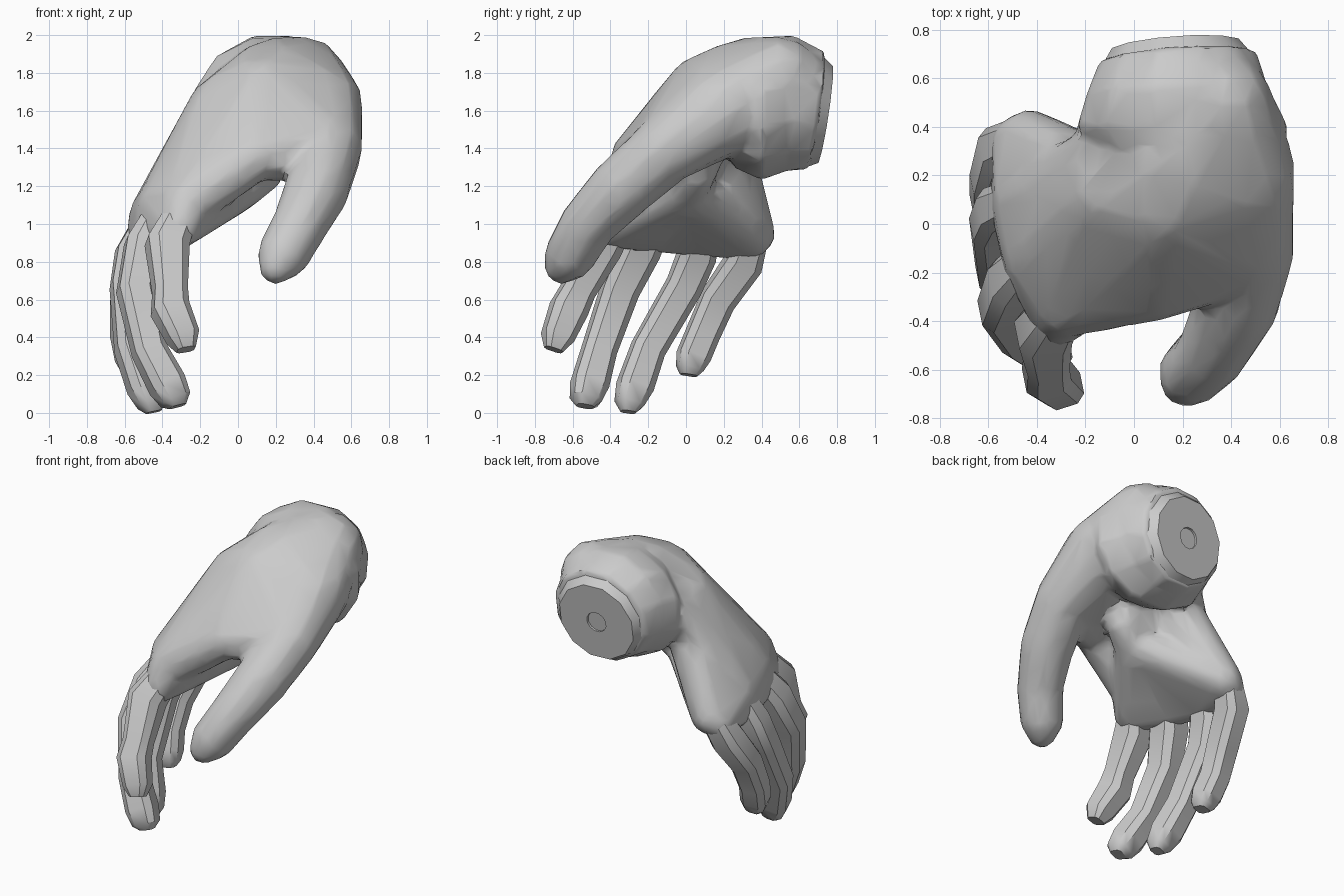
import bpy, bmesh, math
from mathutils import Vector, Matrix

cube = bpy.data.objects.get("Cube")
if cube:
    bpy.data.objects.remove(cube, do_unlink=True)

SKIN = bpy.data.materials.new("plain_grey")
SKIN.use_nodes = True
GREY = (0.6, 0.6, 0.6, 1)
SKIN.diffuse_color = GREY
SKIN.node_tree.nodes["Principled BSDF"].inputs["Base Color"].default_value = GREY


def add_object(name, mesh, angle):
    obj = bpy.data.objects.new(name, mesh)
    bpy.context.collection.objects.link(obj)
    mesh.materials.clear()
    mesh.materials.append(SKIN)
    bpy.ops.object.select_all(action='DESELECT')
    obj.select_set(True)
    bpy.context.view_layer.objects.active = obj
    bpy.ops.object.shade_smooth_by_angle(angle=math.radians(angle))


def mesh_from(bm, name):
    bmesh.ops.recalc_face_normals(bm, faces=bm.faces)
    mesh = bpy.data.meshes.new(name)
    bm.to_mesh(mesh)
    bm.free()
    return mesh


def bridge(bm, rings):
    """Join equal rings of vertices with quads and close both ends."""
    n = len(rings[0])
    for a, b in zip(rings, rings[1:]):
        for i in range(n):
            j = (i + 1) % n
            bm.faces.new((a[i], a[j], b[j], b[i]))
    bm.faces.new(rings[0])
    return bm.faces.new(rings[-1])


def merge(target, part):
    mesh = mesh_from(part, "part")
    target.from_mesh(mesh)
    bpy.data.meshes.remove(mesh)


def hull(target, *nodes):
    """Add the convex hull of several balls (x, y, z, radius) to target."""
    balls = bmesh.new()
    for x, y, z, r in nodes:
        bmesh.ops.create_icosphere(balls, subdivisions=2, radius=r,
                                   matrix=Matrix.Translation((x, y, z)))
    points = [v.co.copy() for v in balls.verts]
    balls.free()
    part = bmesh.new()
    for p in points:
        part.verts.new(p)
    bmesh.ops.convex_hull(part, input=part.verts[:])
    bmesh.ops.delete(part, geom=[v for v in part.verts if not v.link_faces],
                     context='VERTS')
    merge(target, part)


def stump(bm, sections):
    """Tube of (x, y, z, half width, half height, lean) sections."""
    rings = []
    for x, y, z, w, h, lean in sections:
        ring = []
        for i in range(12):
            a = math.tau * (i + 0.5) / 12
            side, up = w * math.cos(a), h * math.sin(a)
            ring.append(bm.verts.new((x + side, y + (up + side * 0.5) * lean, z + up)))
        rings.append(ring)
    return bridge(bm, rings)


# Palm, wrist and thumb, blended into one skin
carpus = (0.2, 0.32, 1.65, 0.34)
shoulder = (0.34, 0.49, 1.76, 0.235)
inner = (0.12, 0.08, 1.69, 0.2)
outer = (-0.07, 0.12, 1.61, 0.19)
heel = (-0.1, 0.27, 1.6, 0.16)
knuckles = [(-0.27, -0.33, 1.11, 0.14), (-0.4, -0.13, 1.09, 0.14),
            (-0.46, 0.1, 1.03, 0.125), (-0.43, 0.35, 0.95, 0.125)]
roots = [(-0.31, -0.39, 0.98, 0.115), (-0.43, -0.17, 0.96, 0.11),
         (-0.49, 0.09, 0.93, 0.105), (-0.49, 0.34, 0.91, 0.1)]
web = (0.1, -0.27, 1.36, 0.13)
pads = [(0.0, 0.0, 1.19, 0.13), (0.13, 0.05, 1.27, 0.11)]
thumb = [(0.42, 0.2, 1.61, 0.25), (0.48, -0.1, 1.4, 0.185),
         (0.42, -0.34, 1.19, 0.175), (0.33, -0.52, 1.0, 0.15),
         (0.24, -0.61, 0.84, 0.14), (0.2, -0.66, 0.77, 0.09)]

bm = bmesh.new()
hull(bm, carpus, inner, outer, thumb[0])
hull(bm, carpus, shoulder, thumb[0])
hull(bm, inner, web, knuckles[0])
hull(bm, inner, web, thumb[0], thumb[1])
hull(bm, inner, outer, *knuckles[:2])
hull(bm, inner, outer, *knuckles[1:3])
hull(bm, outer, heel, knuckles[2])
hull(bm, outer, *knuckles[2:])
# Fleshy inside of the palm, reaching to the finger roots
hull(bm, inner, outer, *pads)
for k in range(3):
    hull(bm, pads[0], *knuckles[k:k + 2], *roots[k:k + 2])
for a, b in zip(thumb, thumb[1:]):
    hull(bm, a, b)
wrist = bmesh.new()
stump(wrist, [(0.22, 0.25, 1.62, 0.33, 0.33, 0),
              (0.2, 0.4, 1.61, 0.45, 0.39, 0),
              (0.18, 0.55, 1.64, 0.385, 0.37, 0.05),
              (0.18, 0.69, 1.6, 0.33, 0.32, 0.14)])
merge(bm, wrist)

rough = bpy.data.objects.new("rough_hand", mesh_from(bm, "rough_hand"))
bpy.context.collection.objects.link(rough)
remesh = rough.modifiers.new("blend", 'REMESH')
remesh.mode = 'VOXEL'
remesh.voxel_size = 0.022
relax = rough.modifiers.new("relax", 'SMOOTH')
relax.factor = 0.5
relax.iterations = 4
facet = rough.modifiers.new("facet", 'DECIMATE')
facet.ratio = 0.06
bpy.context.view_layer.update()
graph = bpy.context.evaluated_depsgraph_get()
skin = bpy.data.meshes.new_from_object(rough.evaluated_get(graph))
bpy.data.objects.remove(rough, do_unlink=True)
add_object("palm_and_thumb", skin, 40)

# Crisp flat wrist end with a shallow round socket
bm = bmesh.new()
cap = stump(bm, [(0.18, 0.66, 1.6, 0.325, 0.315, 0.14),
                 (0.17, 0.735, 1.58, 0.27, 0.265, 0.15)])
bmesh.ops.inset_region(bm, faces=[cap], thickness=0.1)
centre = cap.calc_center_median()
for v in cap.verts:
    v.co = centre + (v.co - centre).normalized() * 0.07
socket = bmesh.ops.extrude_discrete_faces(bm, faces=[cap])["faces"][0]
bmesh.ops.translate(bm, verts=list(socket.verts), vec=(0, -0.015, 0))
add_object("wrist_end", mesh_from(bm, "wrist_end"), 35)


def finger(name, joints):
    """Tube with a bevelled square section along joints (x, y, z, half width)."""
    bm = bmesh.new()
    pts = [Vector(j[:3]) for j in joints]
    rings = []
    for k, p in enumerate(pts):
        along = (pts[min(k + 1, len(pts) - 1)] - pts[max(k - 1, 0)]).normalized()
        side = along.cross(Vector((1, 0.2, 0))).normalized()
        front = side.cross(along)
        r = joints[k][3] * 1.12
        ring = []
        for i in range(8):
            a = math.radians(90 * (i // 2) + 30 + 30 * (i % 2))
            ring.append(bm.verts.new(p + (side * math.cos(a) + front * math.sin(a)) * r))
        rings.append(ring)
    bridge(bm, rings)
    add_object(name, mesh_from(bm, name), 38)


# Four fingers, root to tip
finger("index_finger", [(-0.28, -0.31, 1.1, 0.08), (-0.375, -0.45, 0.89, 0.115),
                        (-0.36, -0.57, 0.65, 0.09), (-0.36, -0.62, 0.55, 0.1),
                        (-0.29, -0.68, 0.4, 0.085), (-0.275, -0.7, 0.335, 0.05)])
finger("middle_finger", [(-0.4, -0.13, 1.08, 0.08), (-0.49, -0.24, 0.88, 0.112),
                         (-0.54, -0.35, 0.65, 0.1), (-0.47, -0.46, 0.33, 0.09),
                         (-0.375, -0.51, 0.15, 0.097), (-0.33, -0.53, 0.07, 0.08),
                         (-0.32, -0.535, 0.035, 0.045)])
finger("ring_finger", [(-0.46, 0.11, 1.03, 0.08), (-0.55, 0.06, 0.84, 0.1),
                       (-0.58, -0.01, 0.67, 0.095), (-0.56, -0.2, 0.34, 0.09),
                       (-0.49, -0.27, 0.14, 0.095), (-0.455, -0.3, 0.05, 0.075),
                       (-0.445, -0.305, 0.005, 0.04)])
finger("little_finger", [(-0.46, 0.36, 0.96, 0.08), (-0.54, 0.31, 0.8, 0.1),
                         (-0.58, 0.17, 0.6, 0.093), (-0.585, 0.09, 0.42, 0.088),
                         (-0.56, 0.04, 0.3, 0.088), (-0.545, 0.02, 0.235, 0.07),
                         (-0.54, 0.015, 0.2, 0.045)])
